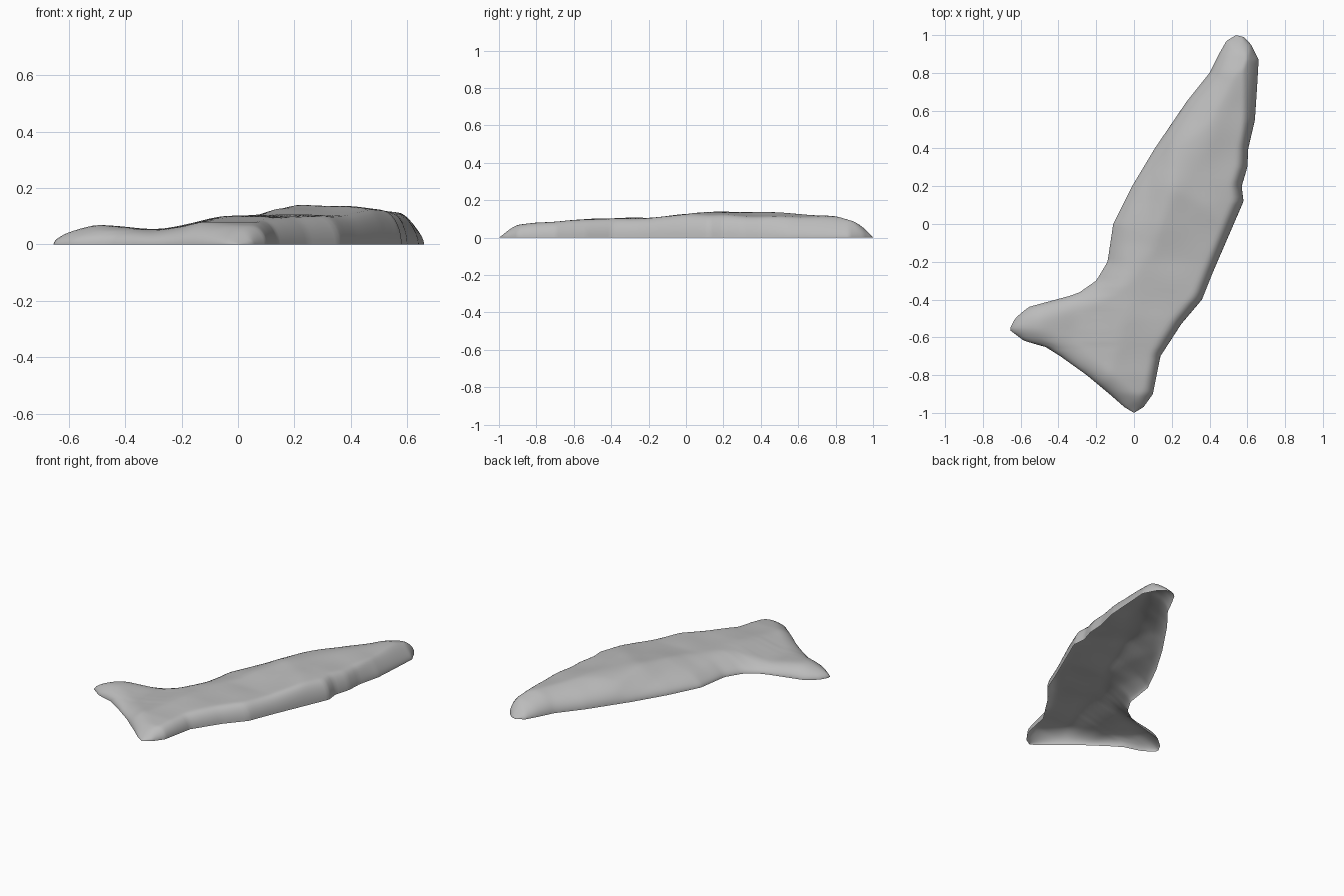
import bpy
import math
from mathutils import Vector, noise

cube = bpy.data.objects.get("Cube")
if cube:
    bpy.data.objects.remove(cube)


def curve(points, v):
    """Piecewise linear value at v of sorted (position, value) points."""
    if v <= points[0][0]:
        return points[0][1]
    for (a, fa), (b, fb) in zip(points, points[1:]):
        if v <= b:
            return fa + (fb - fa) * (v - a) / (b - a)
    return points[-1][1]


def edge_distance(p, border):
    """Shortest distance from p to a chain of border points."""
    best = 9.0
    for a, b in zip(border, border[1:]):
        ab = b - a
        t = max(0.0, min(1.0, (p - a).dot(ab) / ab.length_squared))
        best = min(best, (p - a - ab * t).length)
    return best


# Outline as (y, x): left side with the side fin, right side with the long edge
left = [(-1, 0), (-.97, -.05), (-.9, -.13), (-.8, -.25), (-.7, -.39), (-.65, -.47),
        (-.62, -.58), (-.56, -.66), (-.5, -.63), (-.44, -.56), (-.41, -.45),
        (-.37, -.3), (-.3, -.2), (-.2, -.14), (0, -.11), (.2, -.01), (.4, .11),
        (.65, .28), (.8, .4), (.9, .45), (.97, .49), (1, .54)]
right = [(-1, 0), (-.97, .05), (-.9, .1), (-.8, .12), (-.7, .14), (-.53, .25),
         (-.4, .36), (-.25, .42), (.12, .58), (.2, .57), (.3, .6), (.4, .605),
         (.55, .64), (.7, .65), (.87, .66), (.95, .62), (.99, .58), (1, .54)]
# Crest heights along and across the body, and width of the rounded flank
crest_y = [(-1, .03), (-.9, .065), (-.8, .08), (-.5, .1), (-.2, .105), (0, .125),
           (.2, .148), (.4, .145), (.6, .13), (.8, .115), (.9, .09), (1, .04)]
crest_x = [(-.66, .04), (-.5, .07), (-.3, .052), (-.2, .065), (-.05, .1), (.08, .108),
           (.2, .146), (.4, .135), (.58, .11), (.66, .05)]
flank = [(-1, .1), (-.45, .1), (-.1, .26), (.4, .25), (.8, .15), (1, .1)]

left_border = [Vector((x, y)) for y, x in left]
right_border = [Vector((x, y)) for y, x in right]


def dome(distance, width):
    return math.sqrt(max(0.0, 1 - (1 - min(1.0, distance / width)) ** 2))


def surface(x, y):
    p = Vector((x, y))
    height = min(curve(crest_x, x), curve(crest_y, y))
    bumps = 1 + .06 * noise.noise(Vector((x * 5, y * 5, 0)))
    left_dome = dome(edge_distance(p, left_border), curve(flank, y))
    right_dome = dome(edge_distance(p, right_border), .06)
    return min(.148, height * bumps * left_dome * right_dome)


# Hollow shell: rows along y, columns crowded towards both edges
rows, columns = 120, 40
verts, faces = [], []
for i in range(rows + 1):
    s = 2 * i / rows - 1
    y = .6 * s + .4 * math.sin(s * math.pi / 2)
    x0, x1 = curve(left, y), curve(right, y)
    for j in range(columns + 1):
        t = .5 - .5 * math.cos(math.pi * j / columns)
        x = x0 + (x1 - x0) * t
        z = 0 if j in (0, columns) else surface(x, y)
        verts.append((x, y, z))
for i in range(rows):
    for j in range(columns):
        a = i * (columns + 1) + j
        b = a + columns + 1
        faces.append((a, a + 1, b + 1, b))

mesh = bpy.data.meshes.new("body_shell")
mesh.from_pydata(verts, [], faces)
body = bpy.data.objects.new("body_shell", mesh)
bpy.context.collection.objects.link(body)

# Gentle smoothing of the top, with the rim kept on the ground
inner = body.vertex_groups.new(name="inner")
inner.add([k for k, v in enumerate(verts) if v[2] > .001], 1, 'REPLACE')
smooth = body.modifiers.new("soften", 'SMOOTH')
smooth.factor = .5
smooth.iterations = 4
smooth.use_x = smooth.use_y = False
smooth.vertex_group = "inner"

# Plain grey
grey = bpy.data.materials.new("light_grey")
grey.use_nodes = True
colour = (.5, .5, .5, 1)
grey.diffuse_color = colour
grey.node_tree.nodes["Principled BSDF"].inputs["Base Color"].default_value = colour
mesh.materials.append(grey)

bpy.context.view_layer.objects.active = body
body.select_set(True)
bpy.ops.object.shade_smooth_by_angle(angle=math.radians(50))
